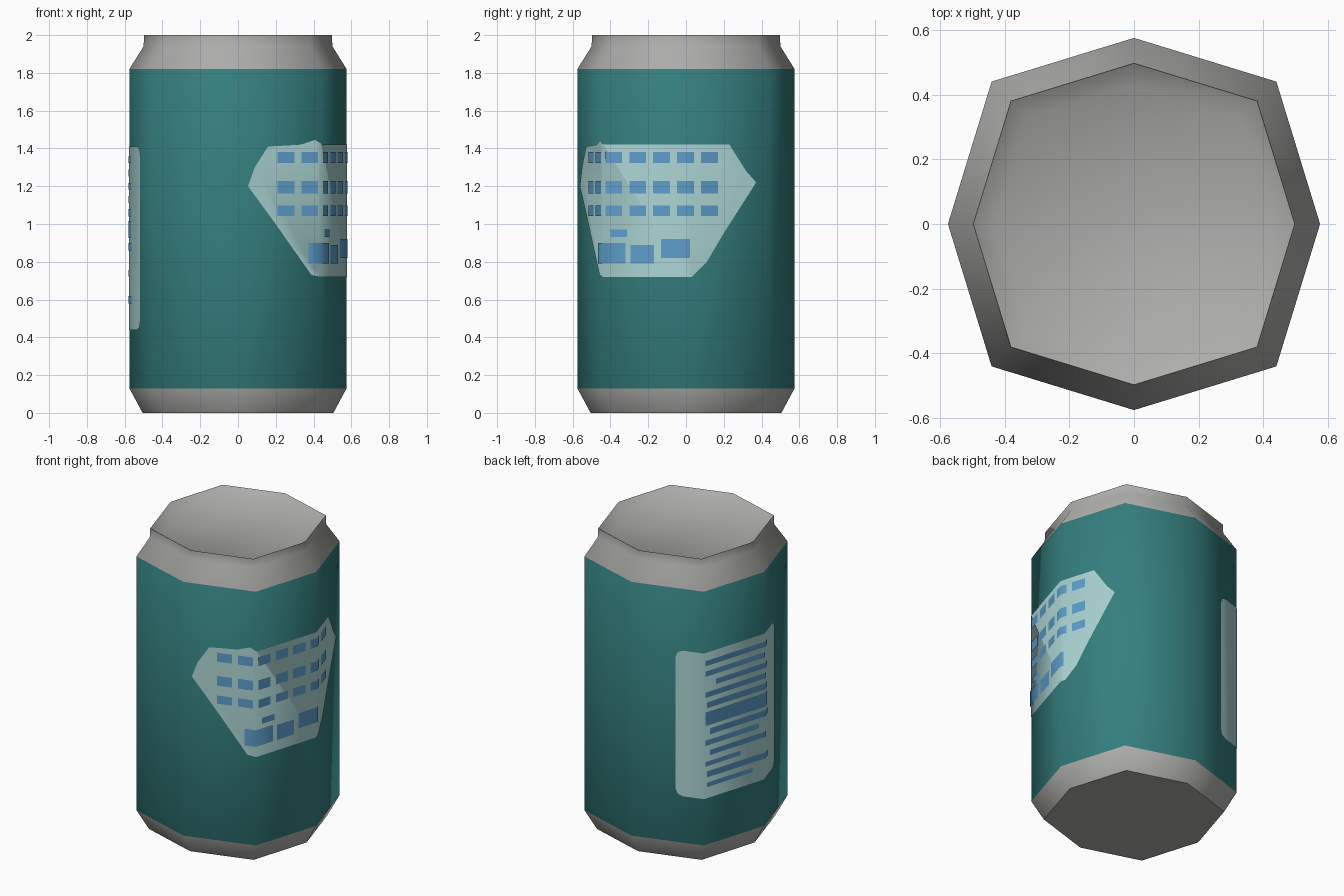
import bpy, bmesh, math

if "Cube" in bpy.data.objects:
    bpy.data.objects.remove(bpy.data.objects["Cube"])


def material(name, rgb):
    m = bpy.data.materials.new(name)
    m.diffuse_color = (*rgb, 1)
    m.use_nodes = True
    m.node_tree.nodes["Principled BSDF"].inputs["Base Color"].default_value = m.diffuse_color
    return m


METAL = material("metal_grey", (0.42, 0.42, 0.41))
TEAL = material("teal_paint", (0.035, 0.21, 0.21))
PALE = material("pale_aqua", (0.42, 0.67, 0.67))
BLUE = material("mid_blue", (0.11, 0.34, 0.60))

R = 0.575            # wall radius on the axes
DIAG = 0.44 / R      # diagonal corner coordinate relative to axis radius


def corner(k, r):
    """Octagon corner k (45 degree steps, counted from +x)."""
    k %= 8
    a = math.radians(45 * k)
    n = r if k % 2 == 0 else r * DIAG * math.sqrt(2)
    return n * math.cos(a), n * math.sin(a)


def wall(s, z, off):
    """Point on the wall: s counts octagon sides, off lifts it outwards."""
    k = math.floor(s)
    t = s - k
    a, b = corner(k, R + off), corner(k + 1, R + off)
    return a[0] + (b[0] - a[0]) * t, a[1] + (b[1] - a[1]) * t, z


def finish(bm, name, mats):
    me = bpy.data.meshes.new(name)
    bm.to_mesh(me)
    bm.free()
    for m in mats:
        me.materials.append(m)
    ob = bpy.data.objects.new(name, me)
    bpy.context.collection.objects.link(ob)
    bpy.ops.object.select_all(action='DESELECT')
    ob.select_set(True)
    bpy.context.view_layer.objects.active = ob
    bpy.ops.object.shade_smooth_by_angle(angle=math.radians(60))
    return ob


def decal(name, polys, mat, off):
    """Thin plate: flat (s, z) outlines folded around the octagonal wall."""
    bm = bmesh.new()
    for p in polys:
        bm.faces.new([bm.verts.new((s, 0, z)) for s, z in p])
    for k in range(1, 10):
        bmesh.ops.bisect_plane(bm, geom=bm.verts[:] + bm.edges[:] + bm.faces[:],
                               dist=1e-5, plane_co=(k, 0, 0), plane_no=(1, 0, 0))
    for v in bm.verts:
        v.co = wall(v.co.x, v.co.z, off)
    bm.normal_update()
    for f in bm.faces:
        c = f.calc_center_median()
        if f.normal.x * c.x + f.normal.y * c.y < 0:
            f.normal_flip()
    return finish(bm, name, [mat])


def bar(s0, s1, z0, z1):
    return [(s0, z0), (s1, z0), (s1, z1), (s0, z1)]


# can body: octagonal rings with sunken lid
profile = [(0.505, 0), (R, 0.13), (R, 1.82), (0.50, 1.94), (0.497, 2.0), (0.43, 1.955)]
bm = bmesh.new()
rings = [[bm.verts.new((*corner(k, r), z)) for k in range(8)] for r, z in profile]
for i, (lo, hi) in enumerate(zip(rings, rings[1:])):
    for k in range(8):
        j = (k + 1) % 8
        f = bm.faces.new((lo[k], lo[j], hi[j], hi[k]))
        f.material_index = 1 if i == 1 else 0   # painted wall between the shoulders
bm.faces.new(rings[0][::-1])
bm.faces.new(rings[-1])
finish(bm, "can_body", [METAL, TEAL])

# shield-shaped label on the front right
shield = [(6.12, 1.2), (6.2, 1.3), (6.36, 1.41), (6.75, 1.42), (6.92, 1.445), (7.02, 1.42),
          (8.52, 1.42), (8.72, 1.28), (8.84, 1.22), (8.45, 0.95), (8.25, 0.8), (8.07, 0.72),
          (7.0, 0.72), (6.88, 0.73), (6.45, 1.0)]
decal("front_label", [shield], PALE, 0.003)

# abstract printed marks on the front label
marks = []
for z0, z1 in ((1.31, 1.39), (1.15, 1.235), (1.03, 1.105)):
    for i in range(7):
        s = 6.47 + 0.285 * i
        marks.append(bar(s, s + 0.2, z0 + 0.012, z1 - 0.008))
marks += [bar(6.84, 7.28, 0.79, 0.90), bar(7.34, 7.62, 0.79, 0.89),
          bar(7.7, 8.05, 0.82, 0.92), bar(7.1, 7.3, 0.93, 0.97)]
decal("front_label_marks", marks, BLUE, 0.006)

# rounded rectangular label on the back left
s0, s1, z0, z1 = 2.61, 4.43, 0.44, 1.41
ds, dz = 0.1, 0.045
panel = []
for cs, cz, start in ((s1 - ds, z1 - dz, 0), (s0 + ds, z1 - dz, 90),
                      (s0 + ds, z0 + dz, 180), (s1 - ds, z0 + dz, 270)):
    for a in (0, 45, 90):
        t = math.radians(start + a)
        panel.append((cs + ds * math.cos(t), cz + dz * math.sin(t)))
decal("back_label", [panel], PALE, 0.003)

# printed lines on the back label: start, end, height, thickness
lines = [(3.02, 4.1, 1.34, 0.035), (3.02, 4.0, 1.27, 0.035), (3.2, 4.1, 1.20, 0.035),
         (3.02, 4.05, 1.13, 0.035), (3.05, 4.1, 1.06, 0.04), (3.02, 4.1, 0.97, 0.09),
         (3.1, 4.12, 0.88, 0.04), (3.02, 3.9, 0.81, 0.035), (3.1, 4.05, 0.74, 0.035),
         (3.02, 3.6, 0.67, 0.03), (3.05, 4.12, 0.60, 0.04), (3.05, 3.8, 0.53, 0.03)]
decal("back_label_lines", [bar(a, b, z - h / 2, z + h / 2) for a, b, z, h in lines], BLUE, 0.006)
